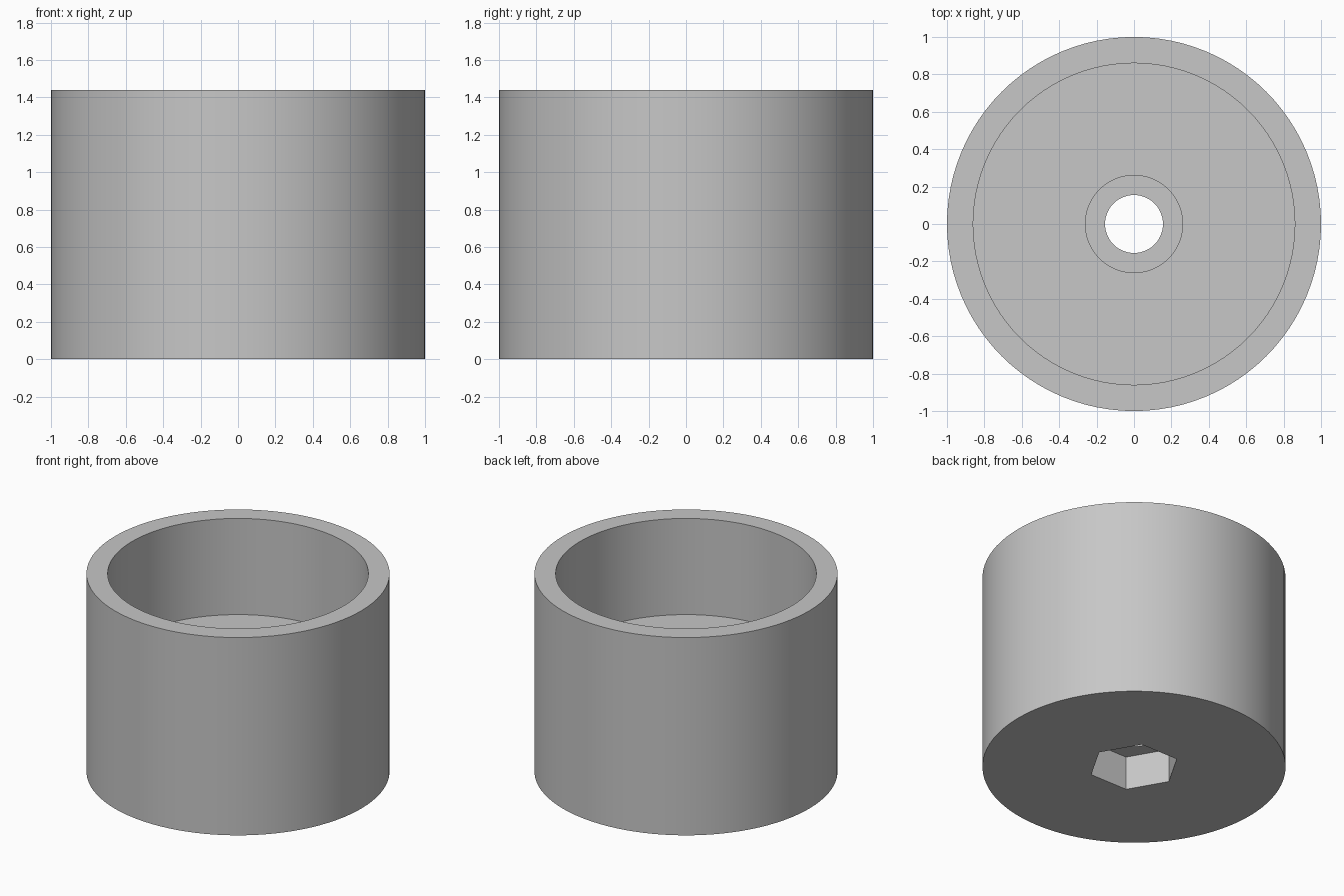
import bpy
import math

HEIGHT = 1.44
FLOOR = 0.74      # top of the thick base inside the cup
SEAT = 0.245      # depth of the bolt head and nut recesses
GAP = 0.05        # overshoot so cutters pass cleanly through faces

cube = bpy.data.objects.get("Cube")
if cube:
    bpy.data.objects.remove(cube, do_unlink=True)

grey = bpy.data.materials.new("plain grey")
grey.use_nodes = True
colour = (0.57, 0.57, 0.57, 1)
grey.diffuse_color = colour
grey.node_tree.nodes["Principled BSDF"].inputs["Base Color"].default_value = colour


def cylinder(name, radius, bottom, top, sides=96, turn=0.0):
    bpy.ops.mesh.primitive_cylinder_add(
        vertices=sides, radius=radius, depth=top - bottom,
        location=(0, 0, (bottom + top) / 2), rotation=(0, 0, turn))
    obj = bpy.context.object
    obj.name = name
    obj.data.materials.append(grey)
    return obj


def cut(target, cutter):
    mod = target.modifiers.new(cutter.name, "BOOLEAN")
    mod.operation = "DIFFERENCE"
    mod.solver = "EXACT"
    mod.object = cutter
    bpy.context.view_layer.objects.active = target
    bpy.ops.object.modifier_apply(modifier=mod.name)
    bpy.data.objects.remove(cutter, do_unlink=True)


# Outer cup
cup = cylinder("cup_body", 1.0, 0, HEIGHT)

# Wide cavity, bolt head recess, through hole and hexagonal nut pocket
cut(cup, cylinder("cavity", 0.86, FLOOR, HEIGHT + GAP))
cut(cup, cylinder("bolt_head_recess", 0.26, FLOOR - SEAT, FLOOR + GAP, 64))
cut(cup, cylinder("bolt_hole", 0.155, -GAP, FLOOR + GAP, 48))
# Pocket has corners on the x axis
cut(cup, cylinder("nut_pocket", 0.30, -GAP, SEAT, 6, math.radians(30)))

# Smooth round walls with crisp rims
bpy.ops.object.select_all(action="DESELECT")
cup.select_set(True)
bpy.context.view_layer.objects.active = cup
bpy.ops.object.shade_smooth_by_angle(angle=math.radians(30))
